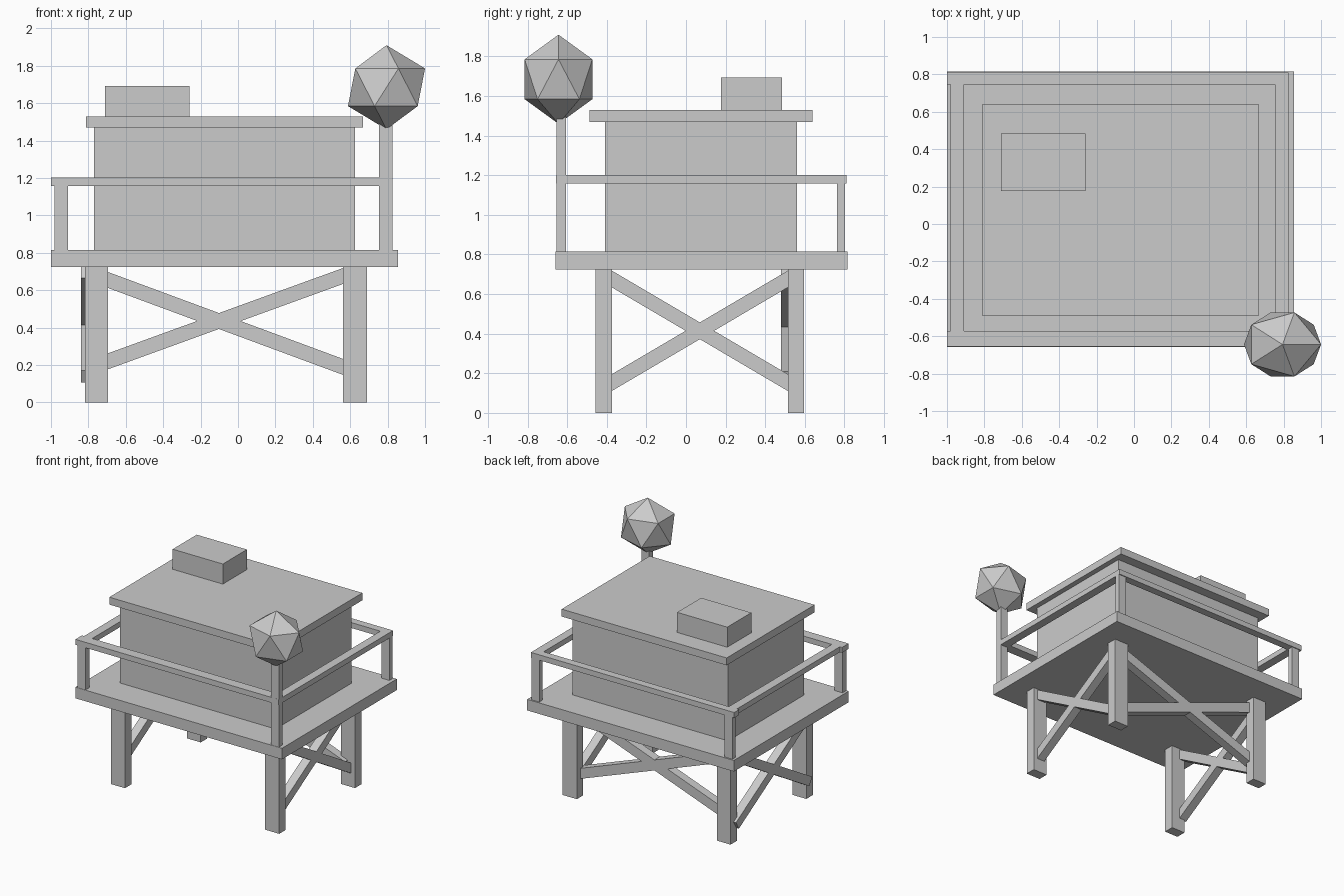
import bpy
from mathutils import Vector, Matrix

if "Cube" in bpy.data.objects:
    bpy.data.objects.remove(bpy.data.objects["Cube"])


def box(name, x, y, z):
    """Axis-aligned box from (min, max) ranges."""
    lo, hi = Vector((x[0], y[0], z[0])), Vector((x[1], y[1], z[1]))
    bpy.ops.mesh.primitive_cube_add(size=1)
    ob = bpy.context.object
    ob.name = name
    ob.data.transform(Matrix.Diagonal((*(hi - lo), 1)))
    ob.location = (lo + hi) / 2
    return ob


def brace(name, a, b, thick, width):
    """Beam from a to b; thick is horizontal, width lies in the vertical plane."""
    a, b = Vector(a), Vector(b)
    along = (b - a).normalized()
    side = along.cross(Vector((0, 0, 1))).normalized()
    up = side.cross(along)
    bpy.ops.mesh.primitive_cube_add(size=1)
    ob = bpy.context.object
    ob.name = name
    ob.data.transform(Matrix.Diagonal(((b - a).length, thick, width, 1)))
    rot = Matrix((along, side, up)).transposed().to_4x4()
    ob.matrix_world = Matrix.Translation((a + b) / 2) @ rot


# Deck, cabin, roof and rooftop box
box("deck", (-1.0, 0.855), (-0.658, 0.815), (0.725, 0.815))
box("cabin", (-0.77, 0.625), (-0.41, 0.56), (0.815, 1.47))
box("roof", (-0.813, 0.668), (-0.488, 0.64), (1.47, 1.53))
box("roof_box", (-0.71, -0.26), (0.177, 0.485), (1.53, 1.693))

# Legs
for sx, x in (("left", (-0.818, -0.695)), ("right", (0.562, 0.69))):
    for sy, y in (("front", (-0.457, -0.374)), ("back", (0.515, 0.597))):
        box(f"{sy}_{sx}_leg", x, y, (0, 0.725))

# Cross braces on the left, right and back (front is open)
for side, x in (("left", -0.805), ("right", 0.62)):
    brace(f"{side}_brace_falling", (x, -0.41, 0.697), (x, 0.54, 0.138), 0.07, 0.073)
    brace(f"{side}_brace_rising", (x, -0.40, 0.138), (x, 0.55, 0.697), 0.07, 0.073)
brace("back_brace_falling", (-0.75, 0.515, 0.675), (0.61, 0.515, 0.172), 0.07, 0.08)
brace("back_brace_rising", (-0.75, 0.515, 0.20), (0.60, 0.515, 0.69), 0.07, 0.08)

# Railing posts; the front right one is a tall mast
for sx, x in (("left", (-0.98, -0.91)), ("right", (0.755, 0.825))):
    for sy, y in (("front", (-0.655, -0.607)), ("back", (0.762, 0.803))):
        mast = sx == "right" and sy == "front"
        box("mast" if mast else f"{sy}_{sx}_post", x, y, (0.815, 1.5 if mast else 1.16))

# Hand rails
rail_z = (1.158, 1.202)
box("front_rail", (-1.0, 0.755), (-0.656, -0.573), rail_z)
box("back_rail", (-1.0, 0.755), (0.747, 0.81), rail_z)
box("left_rail", (-0.98, -0.908), (-0.573, 0.747), rail_z)
box("right_rail", (0.755, 0.825), (-0.656, 0.81), rail_z)

# Faceted ball on the mast
bpy.ops.mesh.primitive_ico_sphere_add(subdivisions=1, radius=1)
ball = bpy.context.object
ball.name = "mast_ball"
ball.data.transform(Matrix.Diagonal((0.2304, 0.201, 0.225, 1)))
ball.location = (0.794, -0.644, 1.685)
